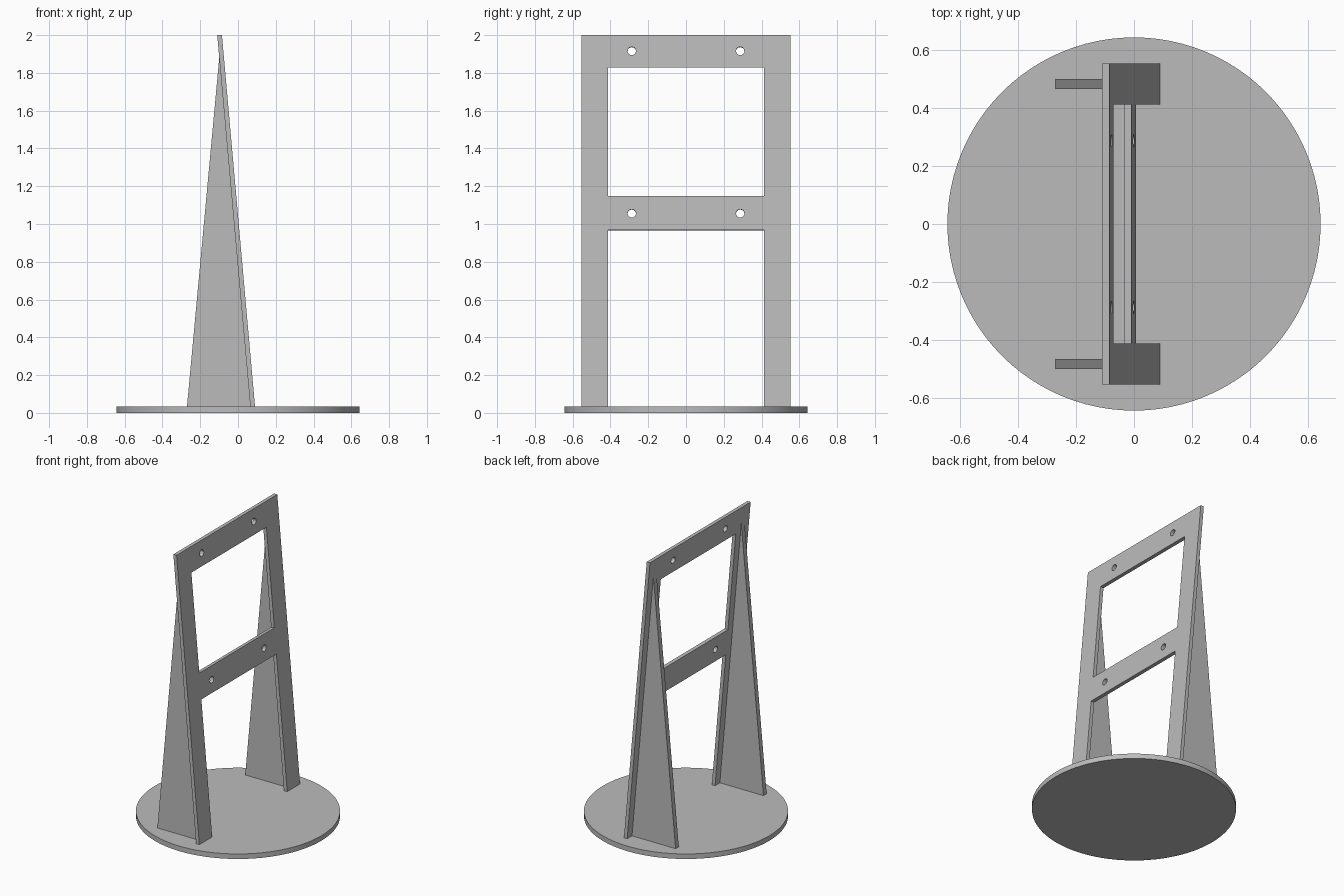
import bpy, bmesh, math
from mathutils import Matrix, Vector

if "Cube" in bpy.data.objects:
    bpy.data.objects.remove(bpy.data.objects["Cube"], do_unlink=True)

BASE_TOP, TOP = 0.035, 2.0
FOOT_X, HEAD_X, THICK = 0.09, -0.085, 0.025   # front face of the leaning panel
HALF_Y, OPEN_Y = 0.553, 0.412
SLOPE = (HEAD_X - FOOT_X) / (TOP - BASE_TOP)
TILT = math.atan(SLOPE)

grey = bpy.data.materials.new("plain grey")
grey.use_nodes = True
colour = (0.5, 0.5, 0.5, 1)
grey.diffuse_color = colour
grey.node_tree.nodes["Principled BSDF"].inputs["Base Color"].default_value = colour


def front_x(z):
    return FOOT_X + SLOPE * (z - BASE_TOP)


def make(name, bm):
    bmesh.ops.recalc_face_normals(bm, faces=bm.faces)
    mesh = bpy.data.meshes.new(name)
    bm.to_mesh(mesh)
    bm.free()
    mesh.materials.append(grey)
    obj = bpy.data.objects.new(name, mesh)
    bpy.context.collection.objects.link(obj)
    return obj


def prism(name, profile, y0, y1):
    """Extrude an (x, z) profile along y."""
    bm = bmesh.new()
    face = bm.faces.new([bm.verts.new((x, y0, z)) for x, z in profile])
    out = bmesh.ops.extrude_face_region(bm, geom=[face])
    moved = [v for v in out["geom"] if isinstance(v, bmesh.types.BMVert)]
    bmesh.ops.translate(bm, verts=moved, vec=(0, y1 - y0, 0))
    return make(name, bm)


def on_panel(y, z):
    """Frame in the middle of the panel, tilted with it."""
    centre = Vector((front_x(z) - THICK / 2, y, z))
    return Matrix.Translation(centre) @ Matrix.Rotation(TILT, 4, "Y")


def cut(target, bm):
    cutter = make("cutter", bm)
    cutter.hide_render = True
    mod = target.modifiers.new("cut", "BOOLEAN")
    mod.operation, mod.solver, mod.object = "DIFFERENCE", "EXACT", cutter
    bpy.context.view_layer.objects.active = target
    bpy.ops.object.modifier_apply(modifier=mod.name)
    bpy.data.objects.remove(cutter, do_unlink=True)


# Round base plate
bm = bmesh.new()
bmesh.ops.create_cone(bm, cap_ends=True, segments=96, radius1=0.643, radius2=0.643,
                      depth=BASE_TOP, matrix=Matrix.Translation((0, 0, BASE_TOP / 2)))
base = make("base_plate", bm)

# Leaning panel
panel = prism("leaning_panel", [(FOOT_X, BASE_TOP), (HEAD_X, TOP),
                                (HEAD_X - THICK, TOP), (FOOT_X - THICK, BASE_TOP)],
              -HALF_Y, HALF_Y)

# Upper window and the open space between the legs
for low, high in ((1.145, 1.83), (-0.2, 0.97)):
    bm = bmesh.new()
    size = Matrix.Diagonal((0.2, 2 * OPEN_Y, high - low, 1))
    bmesh.ops.create_cube(bm, size=1, matrix=on_panel(0, (low + high) / 2) @ size)
    cut(panel, bm)

# Bolt holes in both crossbars
for z in (1.055, 1.915):
    for y in (-0.287, 0.287):
        bm = bmesh.new()
        bmesh.ops.create_cone(bm, cap_ends=True, segments=32, radius1=0.022,
                              radius2=0.022, depth=0.2,
                              matrix=on_panel(y, z) @ Matrix.Rotation(math.pi / 2, 4, "Y"))
        cut(panel, bm)

# Triangular braces behind the legs
APEX = 1.88
for name, y in (("front_brace", -0.4825), ("back_brace", 0.4825)):
    prism(name, [(-0.27, BASE_TOP), (FOOT_X - THICK, BASE_TOP),
                 (front_x(APEX) - THICK, APEX)], y - 0.0175, y + 0.0175)

# Smooth the round edges, keep the corners sharp
for obj in (base, panel):
    bpy.ops.object.select_all(action="DESELECT")
    obj.select_set(True)
    bpy.context.view_layer.objects.active = obj
    bpy.ops.object.shade_smooth_by_angle(angle=math.radians(30))
